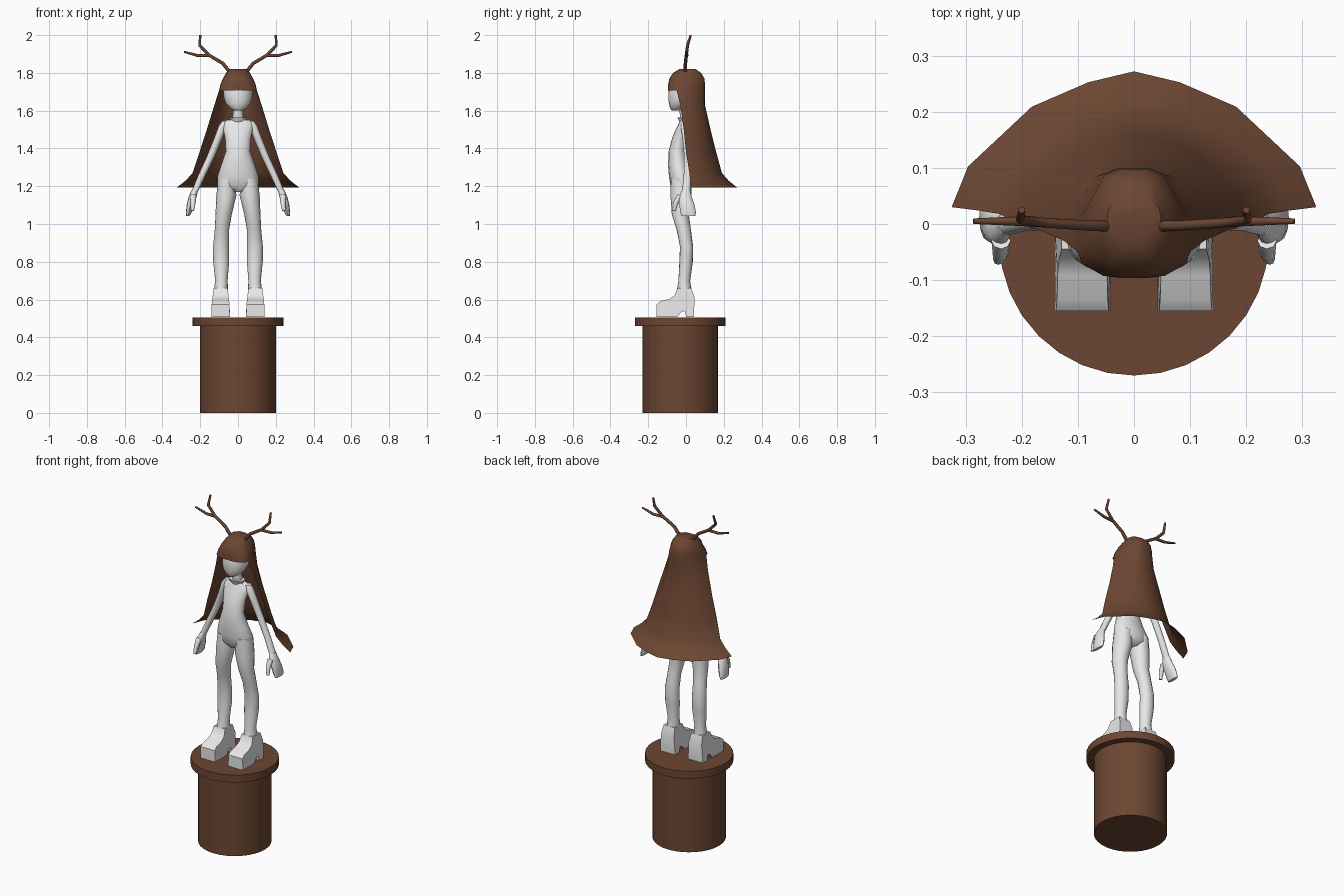
import bpy, bmesh, math
from mathutils import Vector


def material(name, rgb):
    m = bpy.data.materials.new(name)
    m.diffuse_color = (*rgb, 1)
    return m


BROWN = material("brown", (0.15, 0.062, 0.032))
WHITE = material("pale_grey", (0.8, 0.8, 0.8))


def finish(name, bm, mat, angle=40):
    bmesh.ops.recalc_face_normals(bm, faces=bm.faces)
    me = bpy.data.meshes.new(name)
    bm.to_mesh(me)
    bm.free()
    me.materials.append(mat)
    ob = bpy.data.objects.new(name, me)
    bpy.context.collection.objects.link(ob)
    bpy.ops.object.select_all(action='DESELECT')
    ob.select_set(True)
    bpy.context.view_layer.objects.active = ob
    bpy.ops.object.shade_smooth_by_angle(angle=math.radians(angle))
    return ob


def skin(bm, rings, closed=True, caps=True):
    for a, b in zip(rings, rings[1:]):
        n = len(a)
        for i in range(n if closed else n - 1):
            j = (i + 1) % n
            bm.faces.new((a[i], a[j], b[j], b[i]))
    if caps:
        bm.faces.new(rings[0])
        bm.faces.new(rings[-1])


def loft(name, rows, mat, sides=16, s=1, angle=50):
    """rows: z, centre x, half width, front y, back y"""
    bm = bmesh.new()
    rings = []
    for z, cx, rx, yf, yb in rows:
        ring = []
        for i in range(sides):
            t = math.tau * i / sides
            ring.append(bm.verts.new((s * (cx + rx * math.cos(t)),
                                      (yf + yb) / 2 + (yb - yf) / 2 * math.sin(t), z)))
        rings.append(ring)
    skin(bm, rings)
    return finish(name, bm, mat, angle)


def tube(name, pts, radii, mat, s=1, sides=8):
    bm = bmesh.new()
    pts = [Vector((s * x, y, z)) for x, y, z in pts]
    rings = []
    for k, p in enumerate(pts):
        d = (pts[min(k + 1, len(pts) - 1)] - pts[max(k - 1, 0)]).normalized()
        u = d.cross(Vector((0, 1, 0))).normalized()
        v = d.cross(u)
        rings.append([bm.verts.new(p + radii[k] * (u * math.cos(math.tau * i / sides)
                                                   + v * math.sin(math.tau * i / sides)))
                      for i in range(sides)])
    skin(bm, rings)
    return finish(name, bm, mat, 50)


# Pedestal
loft("pedestal", [(0, 0, .2, -.23, .17), (.465, 0, .2, -.23, .17)], BROWN, 32)
loft("pedestal_cap", [(.46, 0, .24, -.27, .21), (.505, 0, .24, -.27, .21)], BROWN, 32)

# Torso, neck and head
loft("torso", [(1.17, 0, .05, -.06, .01), (1.2, 0, .108, -.082, .035), (1.25, 0, .109, -.09, .035),
               (1.31, 0, .09, -.095, .015), (1.385, 0, .064, -.092, 0), (1.45, 0, .068, -.075, .01),
               (1.5, 0, .078, -.055, .02), (1.535, 0, .085, -.037, .022),
               (1.55, 0, .065, -.03, .018)], WHITE)
loft("collar", [(1.54, 0, .035, -.035, .02), (1.565, 0, .048, -.045, .025)], WHITE, 12)
loft("neck", [(1.53, 0, .03, -.03, .02), (1.62, 0, .026, -.035, .018)], WHITE, 12)
loft("head", [(1.6, 0, .02, -.075, -.03), (1.612, 0, .042, -.084, -.015), (1.64, 0, .066, -.091, .02),
              (1.67, 0, .075, -.094, .05), (1.71, 0, .079, -.092, .07), (1.75, 0, .07, -.08, .07),
              (1.79, 0, .045, -.05, .05)], WHITE)

# Boot side outline (y, z)
BOOT = [(-.155, .507), (-.155, .575), (-.135, .592), (-.09, .602), (-.06, .622), (-.045, .66),
        (.028, .66), (.045, .61), (.042, .507), (.0, .507), (-.006, .54), (-.03, .53), (-.045, .507)]

for s, side in ((1, "right"), (-1, "left")):
    loft(side + "_leg", [(1.24, .058, .046, -.08, .03), (1.15, .062, .053, -.082, .03),
                         (1.05, .076, .043, -.075, .015), (.97, .085, .038, -.05, .026),
                         (.88, .09, .042, -.032, .038), (.8, .089, .042, -.035, .036),
                         (.7, .088, .033, -.04, .022), (.65, .09, .037, -.048, .03),
                         (.6, .091, .042, -.06, .035)], WHITE, s=s)
    # Boot: extruded outline, narrower towards the ankle
    bm = bmesh.new()
    rings = []
    for e in (-1, 1):
        rings.append([bm.verts.new((s * (.092 + e * (.049 - .012 * max(0, z - .56) / .1)), y, z))
                      for y, z in BOOT])
    skin(bm, rings)
    finish(side + "_boot", bm, WHITE, 40)
    # Arm, hand, thumb
    loft(side + "_arm", [(1.545, .068, .016, -.02, .018), (1.52, .08, .022, -.028, .022),
                         (1.45, .106, .022, -.018, .026), (1.36, .143, .021, -.01, .028),
                         (1.26, .19, .02, -.012, .026), (1.16, .234, .017, -.022, .022)],
         WHITE, 12, s)
    loft(side + "_hand", [(1.18, .228, .017, -.02, .022), (1.145, .24, .021, -.04, .03),
                          (1.1, .252, .02, -.035, .046), (1.06, .261, .015, -.03, .053),
                          (1.043, .265, .009, -.024, .05)], WHITE, 12, s)
    tube(side + "_thumb", [(.237, -.03, 1.15), (.238, -.053, 1.115), (.242, -.064, 1.07)],
         [.017, .014, .009], WHITE, s)
    # Antlers
    tube(side + "_antler", [(.04, -.004, 1.8), (.08, -.003, 1.85), (.155, .002, 1.895),
                            (.203, .008, 1.945), (.2, .025, 2.0)],
         [.01, .009, .0085, .008, .006], BROWN, s)
    tube(side + "_antler_branch", [(.15, .002, 1.892), (.215, .005, 1.892), (.286, .005, 1.912)],
         [.0085, .008, .005], BROWN, s)

# Hooded cloak: closed hood rows, then open rows down to the flared hem
HEM = [(1, 0), (.91, .3), (.56, .74), (.25, .92), (0, 1)]
HOOD = [(1, 0), (.93, .45), (.55, .92), (.25, 1), (0, 1)]


def half_ring(w, y0, y1, b):
    q = [(w * (h[0] * (1 - b) + o[0] * b), y0 + (y1 - y0) * (h[1] * (1 - b) + o[1] * b))
         for h, o in zip(HEM, HOOD)]
    return q + [(-x, y) for x, y in q[-2::-1]]


bm = bmesh.new()
hood = []
# z, half width, front y, side y, back y
for z, w, yf, ym, yb in [(1.82, .048, -.035, .01, .05), (1.8, .063, -.068, .0, .08),
                         (1.77, .08, -.088, -.02, .098), (1.74, .093, -.094, -.035, .1),
                         (1.708, .1, -.096, -.05, .1)]:
    pts = half_ring(w, ym, yb, 1) + half_ring(w, ym, yf, 1)[-2:0:-1]
    hood.append([bm.verts.new((x, y, z)) for x, y in pts])
skin(bm, hood, caps=False)
bm.faces.new(hood[0])
drape = [hood[-1][:9]]
# z, half width, edge y, back y, hood roundness
for z, w, ye, yb, b in [(1.63, .125, -.03, .1, .8), (1.5, .165, -.012, .13, .5),
                        (1.38, .204, 0, .16, .2), (1.27, .24, .018, .19, 0),
                        (1.23, .277, .024, .225, 0), (1.192, .325, .03, .272, 0)]:
    drape.append([bm.verts.new((x, y, z)) for x, y in half_ring(w, ye, yb, b)])
skin(bm, drape, closed=False, caps=False)
finish("hooded_cloak", bm, BROWN, 40)
